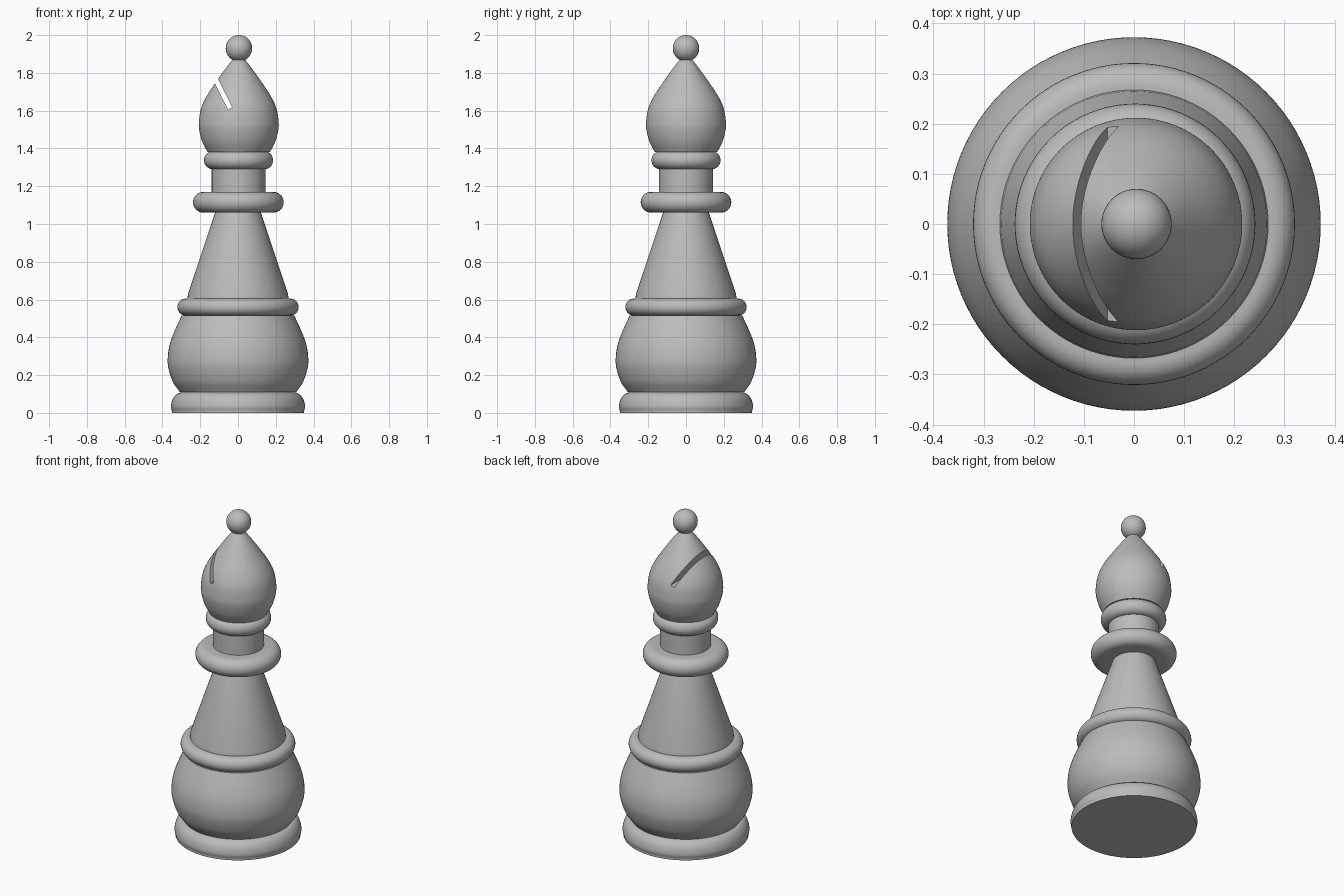
import bpy, bmesh, math
from mathutils import Vector

cube = bpy.data.objects.get("Cube")
if cube:
    bpy.data.objects.remove(cube, do_unlink=True)

grey = bpy.data.materials.new("plain grey")
grey.use_nodes = True
grey.diffuse_color = (0.5, 0.5, 0.5, 1)
grey.node_tree.nodes["Principled BSDF"].inputs["Base Color"].default_value = (0.5, 0.5, 0.5, 1)

SIDES = 96


def smooth_curve(points, steps=8):
    """Catmull-Rom curve through the given (radius, height) points."""
    p = [Vector(q) for q in points]
    p = [2 * p[0] - p[1]] + p + [2 * p[-1] - p[-2]]
    out = []
    for a, b, c, d in zip(p, p[1:], p[2:], p[3:]):
        for i in range(steps):
            t = i / steps
            out.append((2 * b + (c - a) * t + (2 * a - 5 * b + 4 * c - d) * t**2
                        + (3 * b - a - 3 * c + d) * t**3) / 2)
    return out + [p[-2]]


def bead(radius, bottom, top, bulge):
    """Half-round rim between two heights."""
    mid, half = (bottom + top) / 2, (top - bottom) / 2
    return [(radius - bulge + bulge * math.cos(a), mid + half * math.sin(a))
            for a in (math.pi * (i / 16 - 0.5) for i in range(17))]


def lathe(name, profile, x=0):
    """Turn a profile into a closed solid around the vertical axis."""
    bm = bmesh.new()
    rings = []
    for r, z in profile:
        rings.append([bm.verts.new((x + r * math.cos(2 * math.pi * i / SIDES),
                                    r * math.sin(2 * math.pi * i / SIDES), z))
                      for i in range(SIDES)])
    for low, high in zip(rings, rings[1:]):
        for i in range(SIDES):
            j = (i + 1) % SIDES
            bm.faces.new((low[i], low[j], high[j], high[i]))
    bm.faces.new(rings[0][::-1])
    bm.faces.new(rings[-1])
    mesh = bpy.data.meshes.new(name)
    bm.to_mesh(mesh)
    bm.free()
    mesh.materials.append(grey)
    obj = bpy.data.objects.new(name, mesh)
    bpy.context.collection.objects.link(obj)
    return obj


def shade(obj):
    bpy.ops.object.select_all(action='DESELECT')
    obj.select_set(True)
    bpy.context.view_layer.objects.active = obj
    bpy.ops.object.shade_smooth_by_angle(angle=math.radians(35))


# Foot and rounded lower body
foot = lathe("foot", [(0.35, 0)] + smooth_curve(
    [(0.35, 0.01), (0.355, 0.035), (0.347, 0.07), (0.328, 0.097), (0.3, 0.11)]))
bowl = lathe("bowl", smooth_curve(
    [(0.308, 0.11), (0.345, 0.165), (0.368, 0.235), (0.372, 0.29),
     (0.362, 0.36), (0.335, 0.435), (0.298, 0.515)]))
waist_ring = lathe("waist_ring", bead(0.321, 0.515, 0.605, 0.045))

# Tapered stem, collar and neck
stem = lathe("stem", [(0.268, 0.6), (0.265, 0.63), (0.118, 1.07)])
collar = lathe("collar", bead(0.24, 1.06, 1.17, 0.055), 0.002)
neck = lathe("neck", [(0.142, 1.16), (0.142, 1.3)], 0.003)
neck_ring = lathe("neck_ring", bead(0.183, 1.29, 1.385, 0.046), 0.003)

# Teardrop head with a slanted slot
head = lathe("head", smooth_curve(
    [(0.165, 1.38), (0.193, 1.435), (0.209, 1.495), (0.211, 1.54), (0.2, 1.61),
     (0.171, 1.675), (0.122, 1.75), (0.07, 1.823), (0.033, 1.87), (0.018, 1.89)]), 0.004)
bpy.ops.mesh.primitive_cube_add(size=1)
cutter = bpy.context.object
cutter.name = "slot_cutter"
cutter.scale = (0.025, 0.8, 0.3)
cutter.rotation_euler.y = -0.464
cutter.location = (-0.042 - 0.15 * 0.447, 0, 1.612 + 0.15 * 0.894)
cutter.hide_render = True
slot = head.modifiers.new("slot", 'BOOLEAN')
slot.operation = 'DIFFERENCE'
slot.solver = 'EXACT'
slot.object = cutter
bpy.context.view_layer.update()
bpy.ops.object.select_all(action='DESELECT')
head.select_set(True)
bpy.context.view_layer.objects.active = head
bpy.ops.object.modifier_apply(modifier="slot")
bpy.data.objects.remove(cutter, do_unlink=True)

# Ball on top
bpy.ops.mesh.primitive_uv_sphere_add(segments=48, ring_count=24, radius=0.07,
                                     location=(0.005, 0, 1.93))
finial = bpy.context.object
finial.name = "finial"
finial.data.materials.append(grey)

for part in (foot, bowl, waist_ring, stem, collar, neck, neck_ring, head, finial):
    shade(part)
